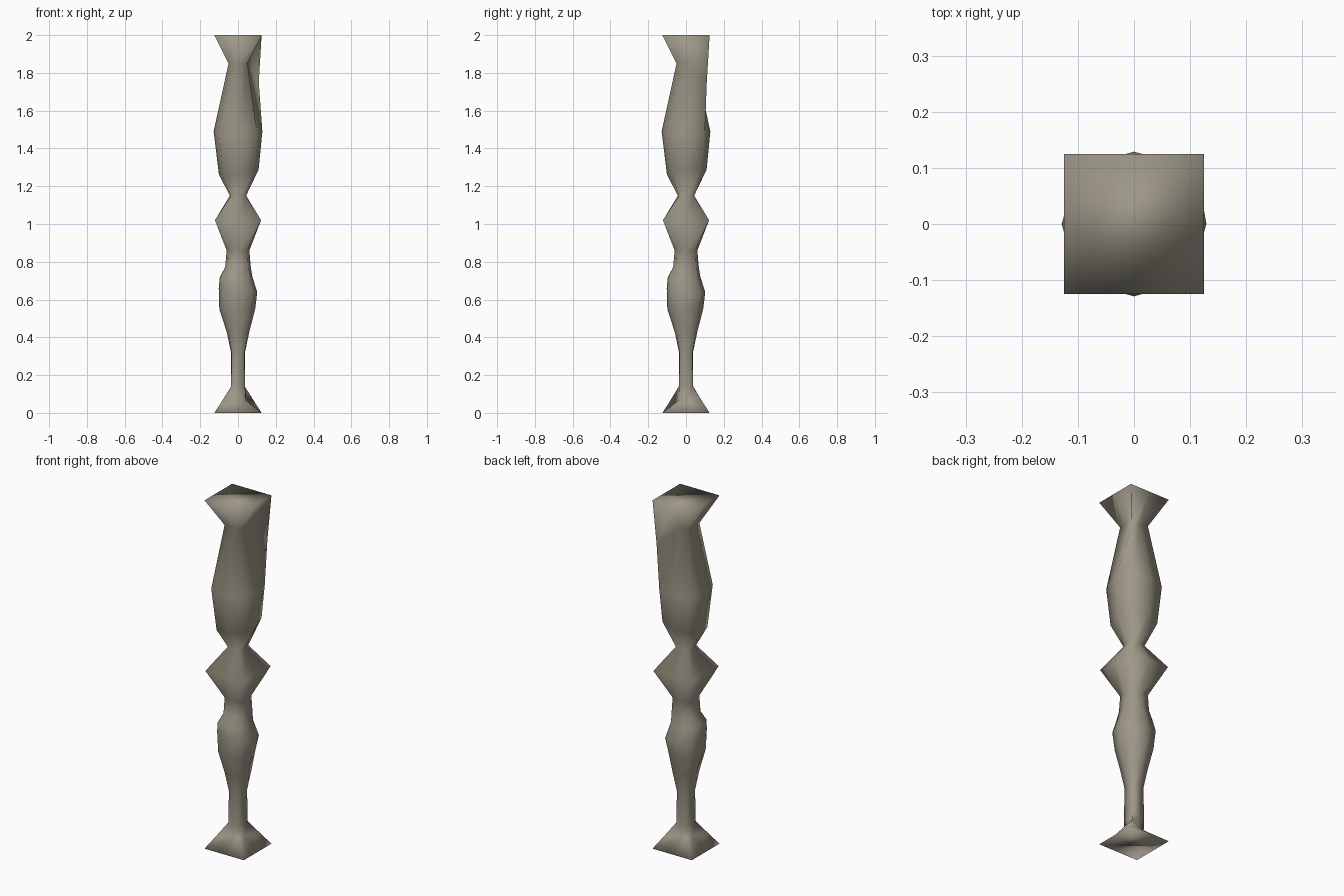
import bpy
import bmesh
from mathutils import Vector

default_cube = bpy.data.objects.get("Cube")
if default_cube:
    bpy.data.objects.remove(default_cube, do_unlink=True)


def make_material(name, colour):
    material = bpy.data.materials.new(name)
    material.use_nodes = True
    material.diffuse_color = colour
    material.node_tree.nodes["Principled BSDF"].inputs["Base Color"].default_value = colour
    return material


stone = make_material("weathered stone", (0.34, 0.31, 0.245, 1))

# Eight directions around the shaft: sides alternate with corners
DIRECTIONS = [(1, 0), (1, 1), (0, 1), (-1, 1), (-1, 0), (-1, -1), (0, -1), (1, -1)]
BACK_LEFT = DIRECTIONS.index((1, 1))


def add_ring(bm, height, side, corner, shift=0, tilt=0):
    """Ring from a side reach and a corner reach, shifted and tilted diagonally."""
    ring = []
    for x, y in DIRECTIONS:
        reach = corner if x and y else side
        lift = tilt * (x + y) / 2
        ring.append(bm.verts.new((x * reach + shift, y * reach + shift, height + lift)))
    return ring


# Profile: height, side reach, corner reach, diagonal shift, tilt
PROFILE = [
    (0.0, 0.125, 0.125, 0, 0),          # square foot
    (0.07, 0.04, 0.08, 0, 0),           # folded foot slope
    (0.14, 0.038, 0.036, 0, 0),         # ankle
    (0.32, 0.037, 0.034, 0, 0),
    (0.43, 0.06, 0.05, 0, 0),           # lower bulge
    (0.55, 0.095, 0.07, -0.004, 0),
    (0.65, 0.102, 0.078, 0, -0.02),
    (0.72, 0.086, 0.066, -0.01, 0),
    (0.77, 0.068, 0.054, 0, 0),
    (0.86, 0.06, 0.05, 0, 0),           # throat
    (1.02, 0.122, 0.122, 0, 0),         # square waist
    (1.15, 0.043, 0.038, 0, 0),         # upper throat
    (1.275, 0.105, 0.084, 0.004, 0.025),  # upper bulge
    (1.49, 0.129, 0.1, 0, 0),
    (1.85, 0.05, 0.05, 0, 0),           # neck
    (2.0, 0.125, 0.125, 0, 0),          # square head
]

bm = bmesh.new()
rings = [add_ring(bm, *row) for row in PROFILE]

# Foot: only one diagonal keeps its ridge, the other folds inward
for vert, (x, y) in zip(rings[1], DIRECTIONS):
    if x * y < 0:
        vert.co = Vector((x * 0.035, y * 0.035, 0.07))

# Web joining the head's back left corner to the upper bulge
rings[-2][BACK_LEFT].co = Vector((0.11, 0.11, 1.75))

# Skin and caps
for lower, upper in zip(rings, rings[1:]):
    for i in range(len(DIRECTIONS)):
        j = (i + 1) % len(DIRECTIONS)
        bm.faces.new((lower[i], lower[j], upper[j], upper[i]))
bm.faces.new(rings[-1])
bm.faces.new(list(reversed(rings[0])))
bmesh.ops.recalc_face_normals(bm, faces=bm.faces)
for face in bm.faces:
    face.smooth = True

mesh = bpy.data.meshes.new("carved_column")
bm.to_mesh(mesh)
bm.free()
mesh.materials.append(stone)
column = bpy.data.objects.new("carved_column", mesh)
bpy.context.collection.objects.link(column)
